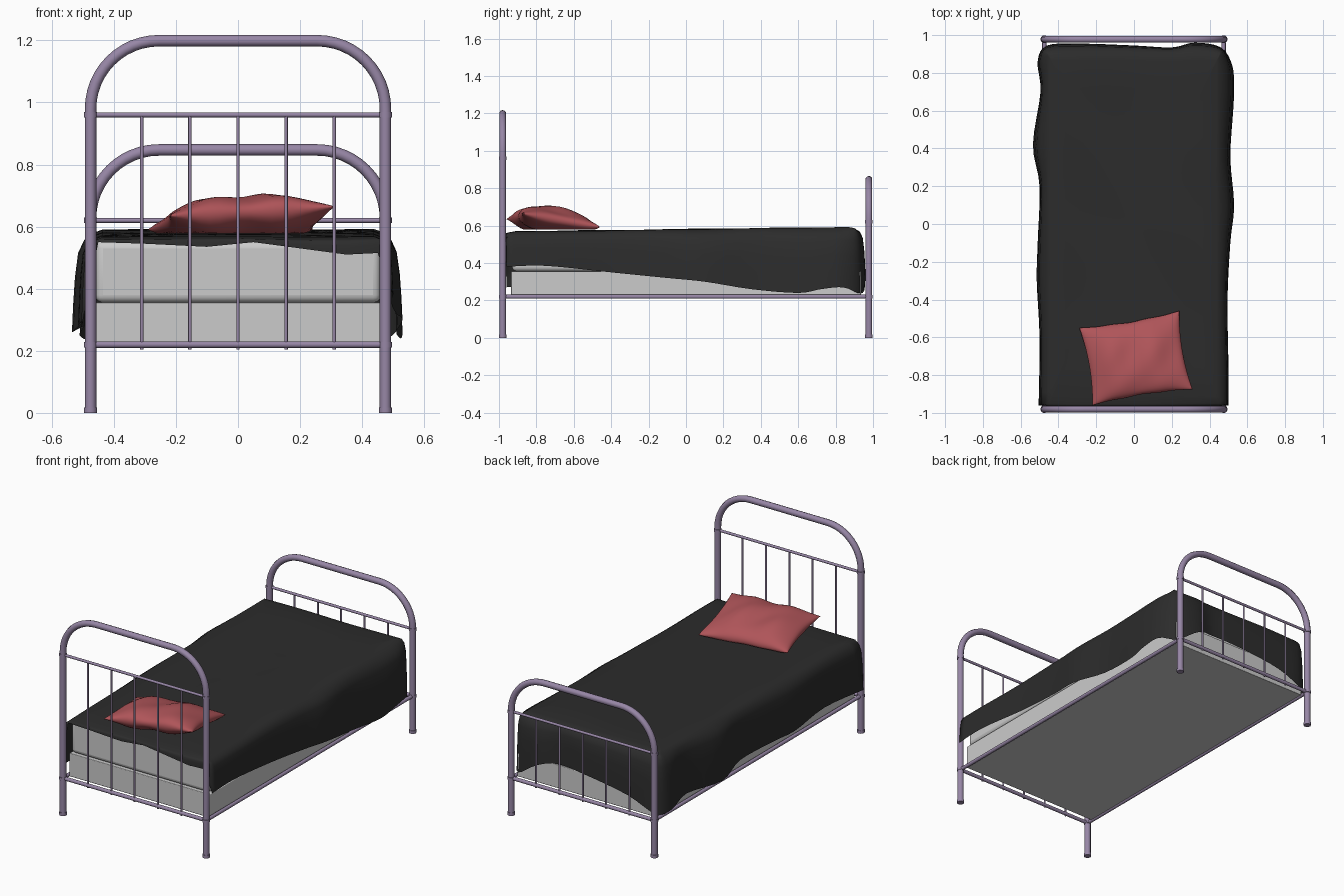
import bpy, bmesh, math
from mathutils import Vector

if "Cube" in bpy.data.objects:
    bpy.data.objects.remove(bpy.data.objects["Cube"])


def material(name, rgb):
    m = bpy.data.materials.new(name)
    m.diffuse_color = (*rgb, 1)
    m.use_nodes = True
    m.node_tree.nodes["Principled BSDF"].inputs["Base Color"].default_value = m.diffuse_color
    return m


METAL = material("painted_metal", (0.31, 0.24, 0.38))
CLOTH = material("dark_cloth", (0.025, 0.025, 0.025))
RED = material("red_cloth", (0.43, 0.09, 0.10))


def tube(name, pts, radius):
    cu = bpy.data.curves.new(name, 'CURVE')
    cu.dimensions = '3D'
    cu.bevel_depth = radius
    cu.bevel_resolution = 3
    cu.use_fill_caps = True
    sp = cu.splines.new('POLY')
    sp.points.add(len(pts) - 1)
    for p, co in zip(sp.points, pts):
        p.co = (*co, 1)
    cu.materials.append(METAL)
    ob = bpy.data.objects.new(name, cu)
    bpy.context.collection.objects.link(ob)


def mesh_object(name, bm, mat):
    bmesh.ops.recalc_face_normals(bm, faces=bm.faces)
    me = bpy.data.meshes.new(name)
    bm.to_mesh(me)
    bm.free()
    me.materials.append(mat)
    for p in me.polygons:
        p.use_smooth = True
    ob = bpy.data.objects.new(name, me)
    bpy.context.collection.objects.link(ob)
    return ob


def box(name, loc, size, bevel):
    bpy.ops.mesh.primitive_cube_add(size=1, location=loc)
    ob = bpy.context.object
    ob.name = name
    ob.scale = size
    bpy.ops.object.transform_apply(location=False, rotation=False, scale=True)
    b = ob.modifiers.new("rounding", 'BEVEL')
    b.width, b.segments = bevel, 4
    bpy.ops.object.shade_smooth_by_angle()


# Head and foot frames: arched tube, cross rails, spindles, collars, feet
PX, R = 0.475, 0.0185


def end_frame(name, y, top, upper):
    r = 0.22
    arc = [(PX - r + r * math.cos(a), y, top - r + r * math.sin(a))
           for a in [math.pi / 2 * i / 12 for i in range(13)]]
    right = [(PX, y, 0)] + arc
    left = [(-x, yy, z) for x, yy, z in reversed(right)]
    tube(name + "_arch", right + left, R)
    tube(name + "_upper_rail", [(-PX, y, upper), (PX, y, upper)], 0.008)
    tube(name + "_lower_rail", [(-PX, y, 0.22), (PX, y, 0.22)], 0.011)
    for i in range(5):
        x = (i - 2) * 0.155
        tube(f"{name}_spindle_{i + 1}", [(x, y, 0.205), (x, y, upper)], 0.0055)
    for side, x in (("left", -PX), ("right", PX)):
        for part, z in (("foot", 0.009), ("lower_collar", 0.22), ("upper_collar", upper)):
            tube(f"{name}_{side}_{part}", [(x, y, z - 0.009), (x, y, z + 0.009)], 0.021)


end_frame("headboard", -0.98, 1.199, 0.96)
end_frame("footboard", 0.978, 0.847, 0.62)
for side, x in (("left", -PX), ("right", PX)):
    tube(side + "_side_rail", [(x, -0.98, 0.22), (x, 0.978, 0.22)], 0.011)

# Box base and mattress
box("bed_base", (0, 0, 0.285), (0.93, 1.87, 0.14), 0.004)
box("mattress", (0, -0.015, 0.455), (0.92, 1.83, 0.20), 0.025)

# Blanket: hem outline (x, y, hem height) from front right round to front left
HEM = [(.50, -.96, .38), (.50, -.75, .385), (.495, -.4, .35), (.51, -.1, .32),
       (.53, .1, .30), (.51, .35, .26), (.525, .6, .24), (.53, .72, .26),
       (.52, .84, .27), (.46, .935, .24), (.32, .96, .33), (.2, .935, .36),
       (0, .945, .35), (-.28, .955, .31), (-.46, .945, .24), (-.51, .86, .25),
       (-.495, .7, .28), (-.535, .42, .26), (-.50, .2, .29), (-.51, -.1, .29),
       (-.515, -.3, .28), (-.50, -.6, .30), (-.505, -.96, .27)]
FRONT = [(-.45, .55), (-.3, .545), (-.1, .535), (.05, .55), (.2, .53), (.35, .51), (.45, .515)]


def smooth_path(keys, n):
    k = [Vector(p) for p in keys]
    out = []
    for i in range(len(k) - 1):
        a, b, c, d = k[max(i - 1, 0)], k[i], k[i + 1], k[min(i + 2, len(k) - 1)]
        for j in range(n):
            t = j / n
            out.append(0.5 * (2 * b + (c - a) * t + (2 * a - 5 * b + 4 * c - d) * t ** 2
                              + (3 * b - a - 3 * c + d) * t ** 3))
    return out + [k[-1]]


def top_z(x, y):
    return 0.577 + 0.013 * y + 0.003 * math.sin(9 * x + 4 * y) * math.cos(6 * y)


outline = smooth_path(HEM, 4) + [Vector((x, -.965, z)) for x, z in FRONT]
inner = [Vector((max(-.455, min(.455, p.x)), max(-.95, min(.9, p.y)), 0)) for p in outline]
bm = bmesh.new()
rings = []
for s in (.2, .4, .6, .8, .96):
    rings.append([bm.verts.new((q.x * s, q.y * s, top_z(q.x * s, q.y * s) + .003)) for q in inner])
for f, g in ((0, 0), (.07, .5), (.2, .75), (.45, .88), (.72, .95), (1, 1)):
    ring = []
    for p, q in zip(outline, inner):
        xy = q.lerp(p, g)
        z0 = top_z(q.x, q.y) - .004
        ring.append(bm.verts.new((xy.x, xy.y, z0 + (p.z - z0) * f)))
    rings.append(ring)
n = len(outline)
centre = bm.verts.new((0, 0, top_z(0, 0) + .003))
for i in range(n):
    j = (i + 1) % n
    bm.faces.new((centre, rings[0][i], rings[0][j]))
    for a, b in zip(rings, rings[1:]):
        bm.faces.new((a[i], b[i], b[j], a[j]))
mesh_object("blanket", bm, CLOTH)

# Pillow: two puffed sheets sharing a seam, tilted up towards the headboard
A, B = Vector((-.22, -.96, .635)), Vector((.31, -.875, .665))
C, D = Vector((.24, -.46, .592)), Vector((-.29, -.55, .59))
N = 24
bm = bmesh.new()
for sign in (1, -1):
    grid = []
    for i in range(N + 1):
        row = []
        for j in range(N + 1):
            u, v = -math.cos(math.pi * i / N), -math.cos(math.pi * j / N)
            # seam bows inward between the corners
            uu = u * (1 - .07 * (1 - v * v))
            vv = v * (1 - .07 * (1 - u * u) - .012 * math.cos(9 * u) * (1 - u * u))
            a, b = (uu + 1) / 2, (vv + 1) / 2
            p = A.lerp(B, a).lerp(D.lerp(C, a), b)
            puff = ((1 - u * u) * (1 - v * v)) ** .45
            bump = 1 + .12 * math.cos(7 * u + .5) * -1 + .06 * math.sin(6 * u - 5 * v)
            p.z += sign * .074 * puff * bump
            p.z = max(p.z, .578)
            row.append(bm.verts.new(p))
        grid.append(row)
    for i in range(N):
        for j in range(N):
            bm.faces.new((grid[i][j], grid[i + 1][j], grid[i + 1][j + 1], grid[i][j + 1]))
bmesh.ops.remove_doubles(bm, verts=bm.verts, dist=1e-5)
mesh_object("pillow", bm, RED)
